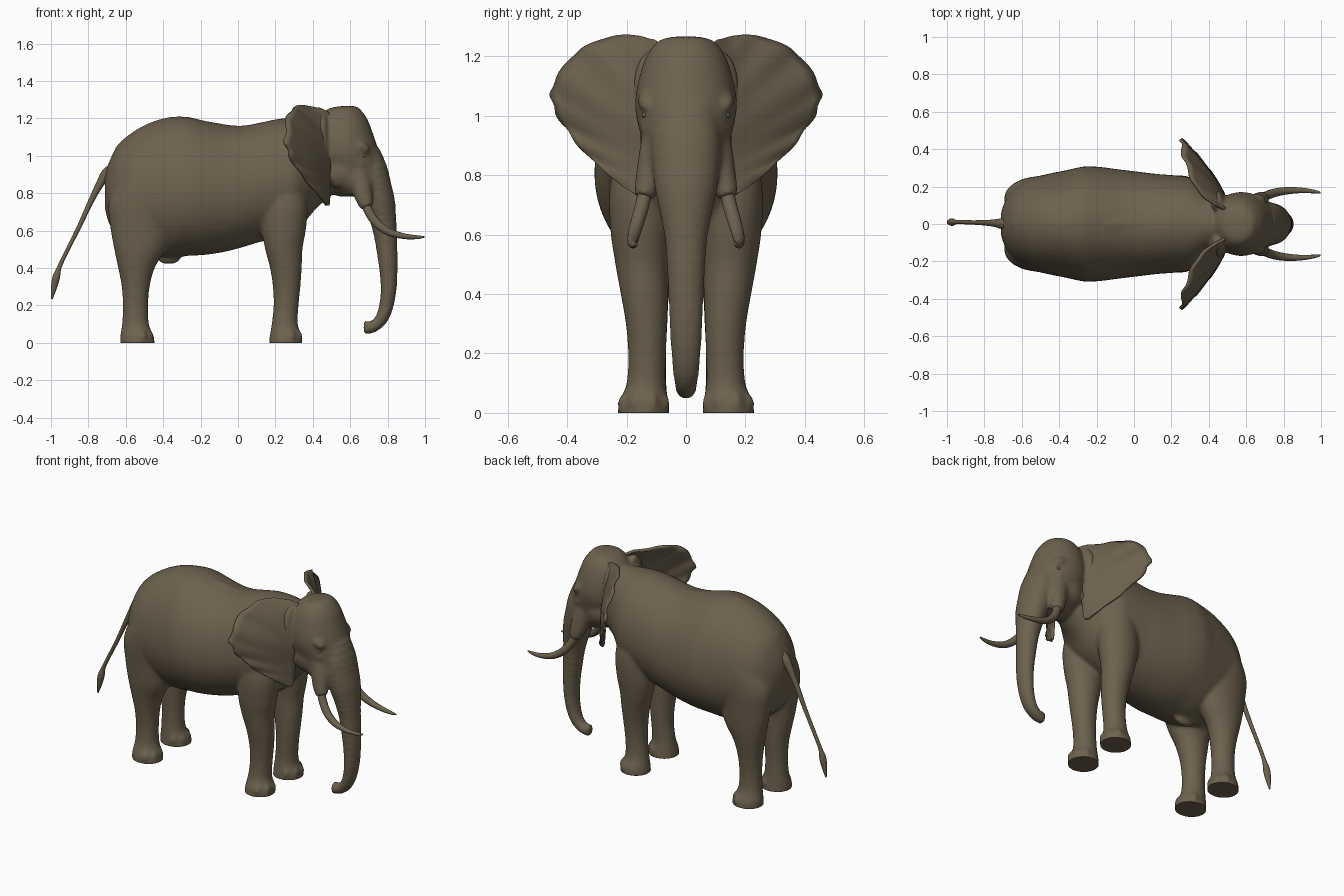
import bpy, bmesh, math
from mathutils import Vector, Matrix

hide = bpy.data.materials.new("grey_brown_hide")
hide.diffuse_color = (0.15, 0.12, 0.075, 1)


def smooth_rows(rows, n):
    """Catmull-Rom interpolation of tuples."""
    out = []
    for i in range(len(rows) - 1):
        p0, p1, p2 = rows[max(i - 1, 0)], rows[i], rows[i + 1]
        p3 = rows[min(i + 2, len(rows) - 1)]
        for k in range(n):
            t = k / n
            out.append(tuple(
                0.5 * (2 * b + (c - a) * t + (2 * a - 5 * b + 4 * c - d) * t * t
                       + (3 * b - a - 3 * c + d) * t ** 3)
                for a, b, c, d in zip(p0, p1, p2, p3)))
    return out + [tuple(rows[-1])]


def loft(bm, rows, n=6, seg=32, axis=None, ripple=0.0):
    """Skin oval rings; row = x, y, z, half height, half width, [lower half height]."""
    rows = smooth_rows(rows, n)
    rings = []
    for i, r in enumerate(rows):
        p = Vector(r[:3])
        t = Vector(axis) if axis else (
            Vector(rows[min(i + 1, len(rows) - 1)][:3]) - Vector(rows[max(i - 1, 0)][:3])).normalized()
        side = Vector((0, 1, 0))
        side = (side - t * t.dot(side)).normalized()
        up = t.cross(side)
        k = 1 + ripple * math.sin(i * math.pi / 2)
        ring = []
        for j in range(seg):
            a = 2 * math.pi * j / seg
            s, c = math.sin(a), math.cos(a)
            h = r[3] if s > 0 or len(r) < 6 else r[5]
            ring.append(bm.verts.new(p + side * (c * max(r[4], .002) * k) + up * (s * max(h, .002) * k)))
        rings.append(ring)
    for A, B in zip(rings, rings[1:]):
        for j in range(seg):
            bm.faces.new((A[j], A[(j + 1) % seg], B[(j + 1) % seg], B[j]))
    bm.faces.new(rings[0][::-1])
    bm.faces.new(rings[-1])


def blob(bm, loc, size, tilt=0):
    m = Matrix.Translation(loc) @ Matrix.Rotation(tilt, 4, 'Y') @ Matrix.Diagonal((*size, 1))
    bmesh.ops.create_uvsphere(bm, u_segments=20, v_segments=12, radius=1, matrix=m)


def finish(bm, name):
    bmesh.ops.recalc_face_normals(bm, faces=bm.faces[:])
    for f in bm.faces:
        f.smooth = True
    me = bpy.data.meshes.new(name)
    bm.to_mesh(me)
    bm.free()
    me.materials.append(hide)
    ob = bpy.data.objects.new(name, me)
    bpy.context.collection.objects.link(ob)
    return ob


def mirror_y(ob):
    m = ob.modifiers.new("mirror", 'MIRROR')
    m.use_axis = (False, True, False)
    m.use_mirror_merge = False


# torso and neck: x, bottom, top, half width
skin = bmesh.new()
torso = [(-.712, .72, .89, .055), (-.69, .64, .965, .12), (-.64, .56, 1.06, .19),
         (-.56, .5, 1.128, .242), (-.46, .47, 1.18, .268), (-.36, .455, 1.205, .288),
         (-.27, .465, 1.208, .307), (-.18, .47, 1.187, .305), (-.08, .485, 1.165, .292),
         (.02, .51, 1.16, .28), (.12, .54, 1.178, .268), (.22, .56, 1.198, .26),
         (.30, .6, 1.2, .248), (.36, .65, 1.2, .21), (.42, .72, 1.2, .165), (.5, .79, 1.2, .13)]
rows = []
for x, lo, hi, w in torso:
    c = lo + (hi - lo) * .46
    rows.append((x, 0, c, hi - c, w, c - lo))
loft(skin, rows, seg=48, axis=(1, 0, 0))
loft(skin, [(-.64, 0, 1.02, .03, .04), (-.5, 0, 1.125, .035, .04), (-.33, 0, 1.175, .036, .04),
            (-.15, 0, 1.15, .032, .04), (.03, 0, 1.13, .032, .04), (.3, 0, 1.17, .032, .04)])  # spine
blob(skin, (-.37, 0, .455), (.065, .03, .035))  # belly fold

# head: z, back x, front x, half width
head = [(1.266, .55, .63, .045), (1.25, .48, .652, .095), (1.2, .43, .69, .133), (1.13, .41, .718, .157),
        (1.06, .4, .742, .17), (1.0, .4, .76, .168), (.92, .42, .785, .15), (.85, .46, .8, .143),
        (.79, .54, .8, .11)]
loft(skin, [((b + f) / 2, 0, z, (f - b) / 2, w) for z, b, f, w in head], axis=(0, 0, -1), seg=40)
blob(skin, (.57, 0, .86), (.11, .11, .08))  # jaw
blob(skin, (.64, 0, .805), (.07, .045, .03), .25)  # lower lip

# trunk
trunk = [(.69, 1.02, .07, .1), (.715, .92, .085, .115), (.737, .83, .085, .112), (.757, .75, .083, .104),
         (.774, .67, .072, .087), (.788, .58, .062, .071), (.798, .48, .055, .064), (.805, .38, .048, .059),
         (.805, .28, .042, .055), (.791, .19, .038, .049), (.765, .125, .034, .043),
         (.72, .086, .032, .036), (.672, .083, .038, .033)]
loft(skin, [(x, 0, z, a, b) for x, z, a, b in trunk], n=10, ripple=.022)

# legs, brows, cheeks and tusk sockets on both sides
fore = [(.255, .142, -.02, .09, .088), (.255, .142, .035, .086, .084), (.25, .134, .1, .07, .066),
        (.257, .131, .2, .067, .064), (.26, .133, .3, .074, .07), (.256, .14, .4, .085, .08),
        (.245, .148, .5, .1, .09), (.245, .152, .62, .12, .103), (.25, .147, .76, .12, .11),
        (.24, .12, .95, .08, .1)]
hind = [(-.537, .142, -.02, .093, .086), (-.54, .142, .035, .09, .082), (-.548, .132, .1, .072, .066),
        (-.548, .13, .2, .068, .063), (-.547, .132, .3, .075, .07), (-.543, .138, .4, .098, .08),
        (-.525, .143, .5, .137, .092), (-.515, .14, .62, .168, .105), (-.505, .135, .76, .185, .12),
        (-.47, .12, .9, .15, .13), (-.44, .1, 1.02, .09, .1)]
for s in (1, -1):
    for leg in (fore, hind):
        loft(skin, [(x, s * y, z, a, b) for x, y, z, a, b in leg], axis=(0, 0, 1))
        fx = leg[1][0]
        for ang in (-65, -22, 22, 65):  # toes
            q = math.radians(ang)
            blob(skin, (fx + .073 * math.cos(q), s * .142 + .071 * math.sin(q), .032), (.022, .024, .034))
    blob(skin, (.655, s * .128, 1.05), (.055, .035, .03), .5)  # brow
    blob(skin, (.65, s * .13, .965), (.04, .025, .02), .5)  # lower lid
    blob(skin, (.56, s * .085, .92), (.1, .07, .1))  # cheek
    blob(skin, (.57, s * .06, 1.2), (.08, .06, .06))  # crown dome
    loft(skin, [(.45, s * .085, 1.215, .03, .03), (.445, s * .125, 1.16, .035, .04),
                (.45, s * .145, 1.06, .032, .035), (.46, s * .14, .95, .025, .03),
                (.475, s * .13, .86, .015, .02)])  # ear base
    loft(skin, [(.63, s * .095, .96, .05, .05), (.655, s * .11, .86, .055, .05),
                (.672, s * .128, .78, .048, .043), (.69, s * .14, .725, .036, .034)])  # tusk socket

body = finish(skin, "body_with_head_and_legs")
rm = body.modifiers.new("fuse", 'REMESH')
rm.mode = 'VOXEL'
rm.voxel_size = .0085
sm = body.modifiers.new("blend", 'SMOOTH')
sm.factor = .5
sm.iterations = 14
dg = bpy.context.evaluated_depsgraph_get()
me = bpy.data.meshes.new_from_object(body.evaluated_get(dg))
body.modifiers.clear()
body.data = me
me.materials.clear()
me.materials.append(hide)
for v in me.vertices:  # flat soles
    v.co.z = max(v.co.z, 0)
for p in me.polygons:
    p.use_smooth = True
    p.material_index = 0

# ears: sheet between the buried root line and the rim
root = smooth_rows([(.50, .07, 1.22), (.49, .10, 1.17), (.49, .12, 1.08), (.495, .125, 1.0),
                    (.495, .125, .93), (.49, .125, .86), (.487, .13, .8), (.485, .135, .76), (.482, .145, .735)], 8)
rim = smooth_rows([(.44, .10, 1.252), (.36, .16, 1.264), (.31, .24, 1.264), (.268, .36, 1.215),
                   (.255, .445, 1.10), (.268, .437, 1.02), (.325, .375, .92), (.405, .28, .82), (.475, .17, .735)], 8)
bm = bmesh.new()
N = 12
grid = []
for i, (a, b) in enumerate(zip(root, rim)):
    u = i / (len(root) - 1)
    line = []
    for j in range(N + 1):
        v = j / N
        p = Vector(a).lerp(Vector(b), v)
        p.x += (.02 * math.sin(math.pi * v) * math.sin(math.pi * u)
                + .008 * math.sin(u * 44) * v * v * math.sin(math.pi * u))
        p.y += .004 * math.sin(u * 60) * v ** 4 * math.sin(math.pi * u)  # scalloped rim
        line.append(bm.verts.new(p))
    grid.append(line)
for A, B in zip(grid, grid[1:]):
    for j in range(N):
        bm.faces.new((A[j], A[j + 1], B[j + 1], B[j]))
ear = finish(bm, "ears")
so = ear.modifiers.new("thickness", 'SOLIDIFY')
so.thickness = .016
so.offset = 0
mirror_y(ear)

# tusks
bm = bmesh.new()
loft(bm, [(.67, .13, .78, .024, .024), (.70, .147, .70, .024, .024), (.745, .165, .637, .023, .023),
          (.81, .177, .592, .02, .02), (.89, .18, .57, .015, .015), (.96, .174, .565, .01, .01),
          (.997, .167, .567, .004, .004)], seg=16)
mirror_y(finish(bm, "tusks"))

# eyes
bm = bmesh.new()
blob(bm, (.668, .137, 1.002), (.018, .012, .011))
mirror_y(finish(bm, "eyes"))

# tail with tuft
bm = bmesh.new()
loft(bm, [(-.64, 0, .95, .03, .03), (-.70, .002, .905, .03, .03), (-.735, .004, .855, .022, .022),
          (-.78, .006, .77, .016, .016),
          (-.85, .008, .62, .012, .012), (-.92, .01, .48, .011, .011), (-.955, .01, .405, .012, .012),
          (-.972, .01, .35, .02, .02), (-.985, .01, .29, .015, .015), (-.995, .01, .235, .004, .004)], seg=16)
finish(bm, "tail")
